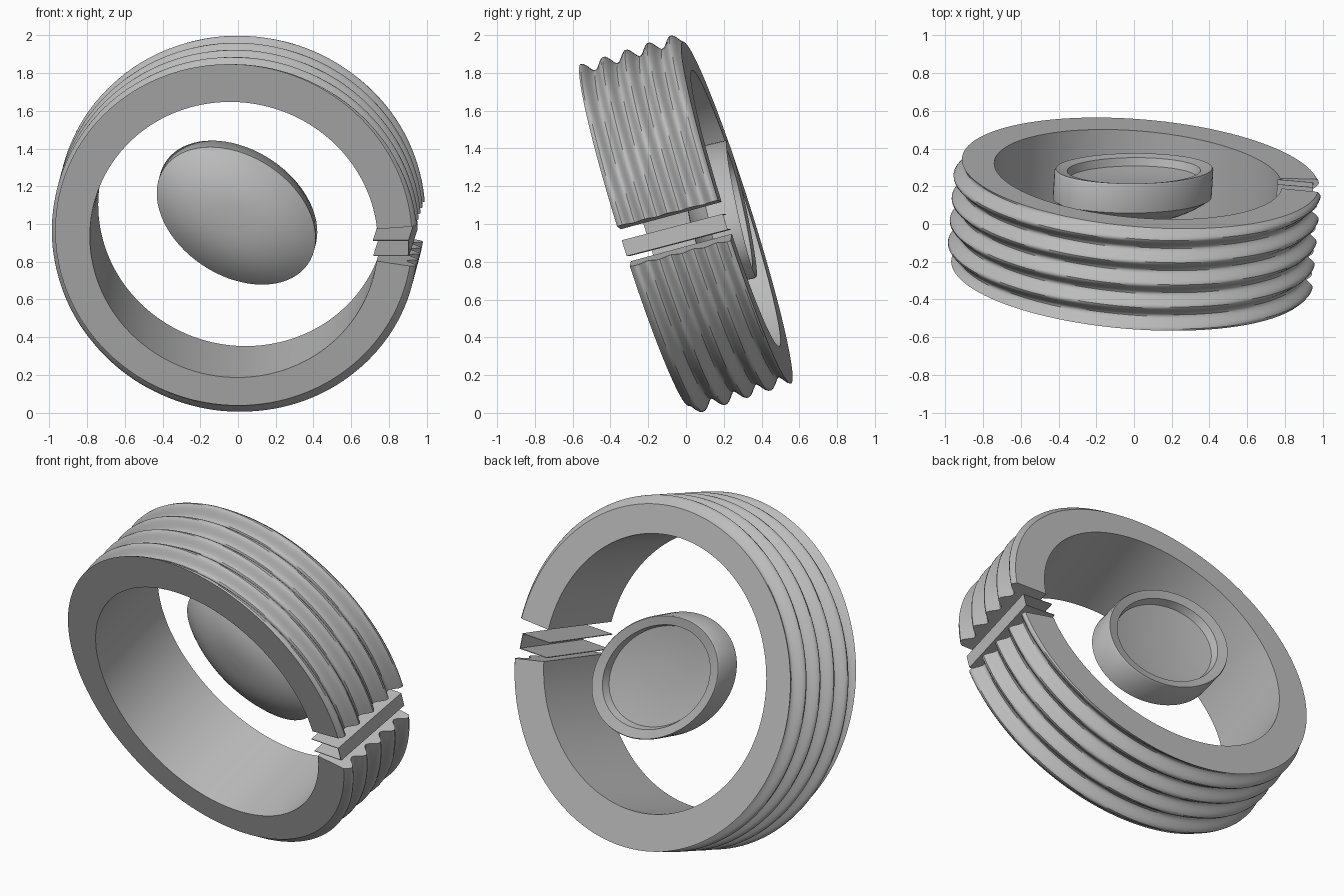
import bpy, bmesh, math
from mathutils import Matrix, Vector

cube = bpy.data.objects.get("Cube")
if cube:
    bpy.data.objects.remove(cube, do_unlink=True)

metal = bpy.data.materials.new("grey_metal")
metal.use_nodes = True
GREY = (0.5, 0.5, 0.5, 1)
metal.diffuse_color = GREY
metal.node_tree.nodes["Principled BSDF"].inputs["Base Color"].default_value = GREY


def frame(axis, centre, roll=0):
    """Local x = sideways, y = along the axis, z = up."""
    w = Vector(axis).normalized()
    v = (Vector((0, 0, 1)) - w * w.z).normalized()
    u = w.cross(v)
    m = Matrix((u, w, v)).transposed().to_4x4()
    return Matrix.Translation(centre) @ m @ Matrix.Rotation(roll, 4, 'Y')


def finish(name, bm, matrix, angle=35):
    bmesh.ops.recalc_face_normals(bm, faces=bm.faces)
    bm.transform(matrix)
    mesh = bpy.data.meshes.new(name)
    bm.to_mesh(mesh)
    bm.free()
    obj = bpy.data.objects.new(name, mesh)
    bpy.context.collection.objects.link(obj)
    mesh.materials.append(metal)
    bpy.ops.object.select_all(action='DESELECT')
    obj.select_set(True)
    bpy.context.view_layer.objects.active = obj
    bpy.ops.object.shade_smooth_by_angle(angle=math.radians(angle))
    return obj


def bridge(bm, a, b, closed):
    n = len(a)
    for i in range(n if closed else n - 1):
        j = (i + 1) % n
        bm.faces.new((a[i], a[j], b[j], b[i]))


HALF, PITCH, INNER, MID, WAVE = 0.277, 0.125, 0.766, 0.949, 0.027
ring_frame = frame((0.08, 0.95, 0.30), (0, 0, 1))


def at(radius, phi, t):
    phi -= 0.055 * t
    return (radius * math.cos(phi), t, radius * math.sin(phi))


# Split ring with a helical wave on its outside
bm = bmesh.new()
start, end = math.radians(3.5), math.radians(350.2)
STEPS, ROWS = 144, 54
sections = []
for i in range(STEPS + 1):
    phi = start + (end - start) * i / STEPS
    pts = [at(INNER, phi, HALF), at(INNER, phi, -HALF)]
    for k in range(ROWS + 1):
        t = -HALF + 2 * HALF * k / ROWS
        phase = math.tau * (t + HALF) / PITCH - (math.pi / 2 - phi)
        pts.append(at(MID + WAVE * math.cos(phase), phi, t))
    sections.append([bm.verts.new(p) for p in pts])
for a, b in zip(sections, sections[1:]):
    bridge(bm, a, b, True)
for cap in (sections[0], sections[-1]):
    bm.faces.new(cap)
finish("wavy_ring", bm, ring_frame)

# Thin channel in the gap, open towards the middle of the ring
bm = bmesh.new()
low, high, skin = -0.105, -0.017, 0.004
outline = [(0.74, low), (0.93, low), (0.93, high), (0.74, high),
           (0.74, high - skin), (0.926, high - skin),
           (0.926, low + skin), (0.74, low + skin)]
ends = [[bm.verts.new((x, t, z - 0.05 * t)) for x, z in outline]
        for t in (-HALF, HALF)]
bridge(bm, ends[0], ends[1], True)
for cap in ends:
    bm.faces.new(cap)
finish("gap_channel", bm, ring_frame)

# Oval stone: domed front, straight wall, raised rim and shallow dish behind
bm = bmesh.new()
profile = []
for i in range(1, 13):
    s = i / 12
    profile.append((s, -0.16 - 0.12 * (1 - s ** 2.6)))
profile += [(1, -0.01), (0.985, 0), (0.84, -0.012), (0.81, -0.055),
            (0.6, -0.068), (0.3, -0.078)]
N = 72
rings = [[bm.verts.new((0.46 * s * math.cos(math.tau * i / N), y,
                        0.325 * s * math.sin(math.tau * i / N)))
          for i in range(N)] for s, y in profile]
for a, b in zip(rings, rings[1:]):
    bridge(bm, a, b, True)
for loop, y in ((rings[0], -0.281), (rings[-1], -0.08)):
    tip = bm.verts.new((0, y, 0))
    for i in range(N):
        bm.faces.new((loop[i], loop[(i + 1) % N], tip))
finish("oval_stone", bm, frame((0.06, 0.97, 0.23), (0, 0.295, 1.08),
                               math.radians(35)))
